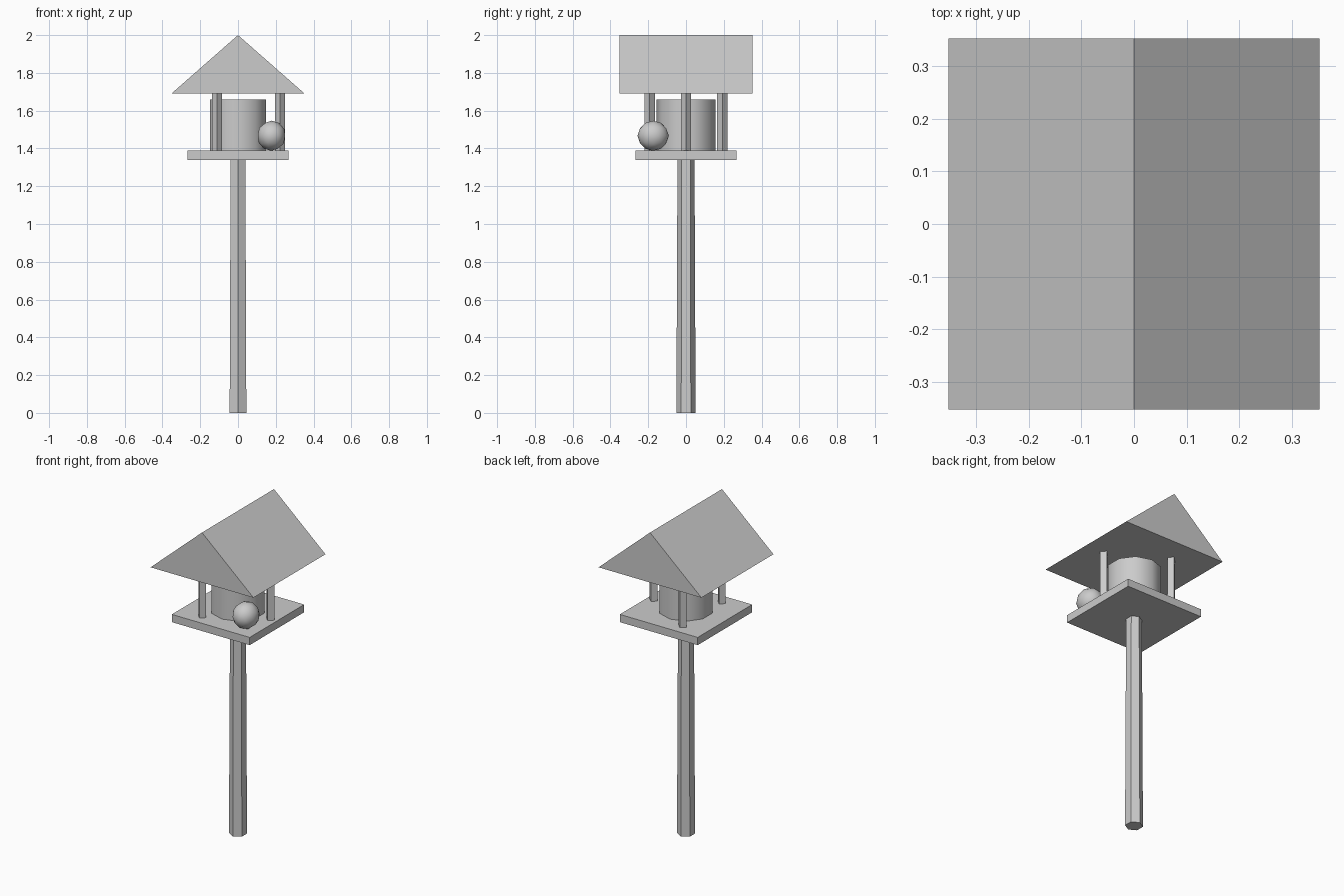
import bpy, math

if "Cube" in bpy.data.objects:
    bpy.data.objects.remove(bpy.data.objects["Cube"])


def prism(name, sides, r1, r2, z0, z1, x=0, y=0, turn=90, smooth=False):
    """Upright (optionally tapered) prism with its first corner at angle +y."""
    bpy.ops.mesh.primitive_cone_add(vertices=sides, radius1=r1, radius2=r2, depth=z1 - z0,
                                    location=(x, y, (z0 + z1) / 2))
    ob = bpy.context.object
    ob.name = name
    if smooth:
        bpy.ops.object.shade_smooth_by_angle(angle=math.radians(40))
    return ob


# Tapered hexagonal pole
prism("pole", 6, 0.051, 0.045, 0, 1.34)

# Square tray
bpy.ops.mesh.primitive_cube_add(size=1, location=(0, 0, 1.364))
tray = bpy.context.object
tray.name = "tray"
tray.scale = (0.534, 0.534, 0.048)

# Seed drum
prism("seed_drum", 10, 0.157, 0.157, 1.387, 1.66, smooth=True)

# Three square roof posts, corners on the axes
for i in range(3):
    a = i * math.tau / 3
    prism(f"roof_post_{i + 1}", 4, 0.027, 0.027, 1.387, 1.70,
          0.222 * math.cos(a), 0.222 * math.sin(a))

# Gable roof, ridge along y
w, z0, z1 = 0.353, 1.69, 2.0
verts = [(x, y, z) for y in (-w, w) for x, z in ((-w, z0), (w, z0), (0, z1))]
mesh = bpy.data.meshes.new("roof")
mesh.from_pydata(verts, [], [(0, 1, 2), (5, 4, 3), (0, 3, 4, 1), (1, 4, 5, 2), (2, 5, 3, 0)])
bpy.context.collection.objects.link(bpy.data.objects.new("roof", mesh))

# Round food ball on the front right corner of the tray
bpy.ops.mesh.primitive_ico_sphere_add(subdivisions=2, radius=1, location=(0.177, -0.174, 1.467))
ball = bpy.context.object
ball.name = "food_ball"
ball.scale = (0.076, 0.083, 0.08)
bpy.ops.object.shade_smooth_by_angle(angle=math.radians(60))
